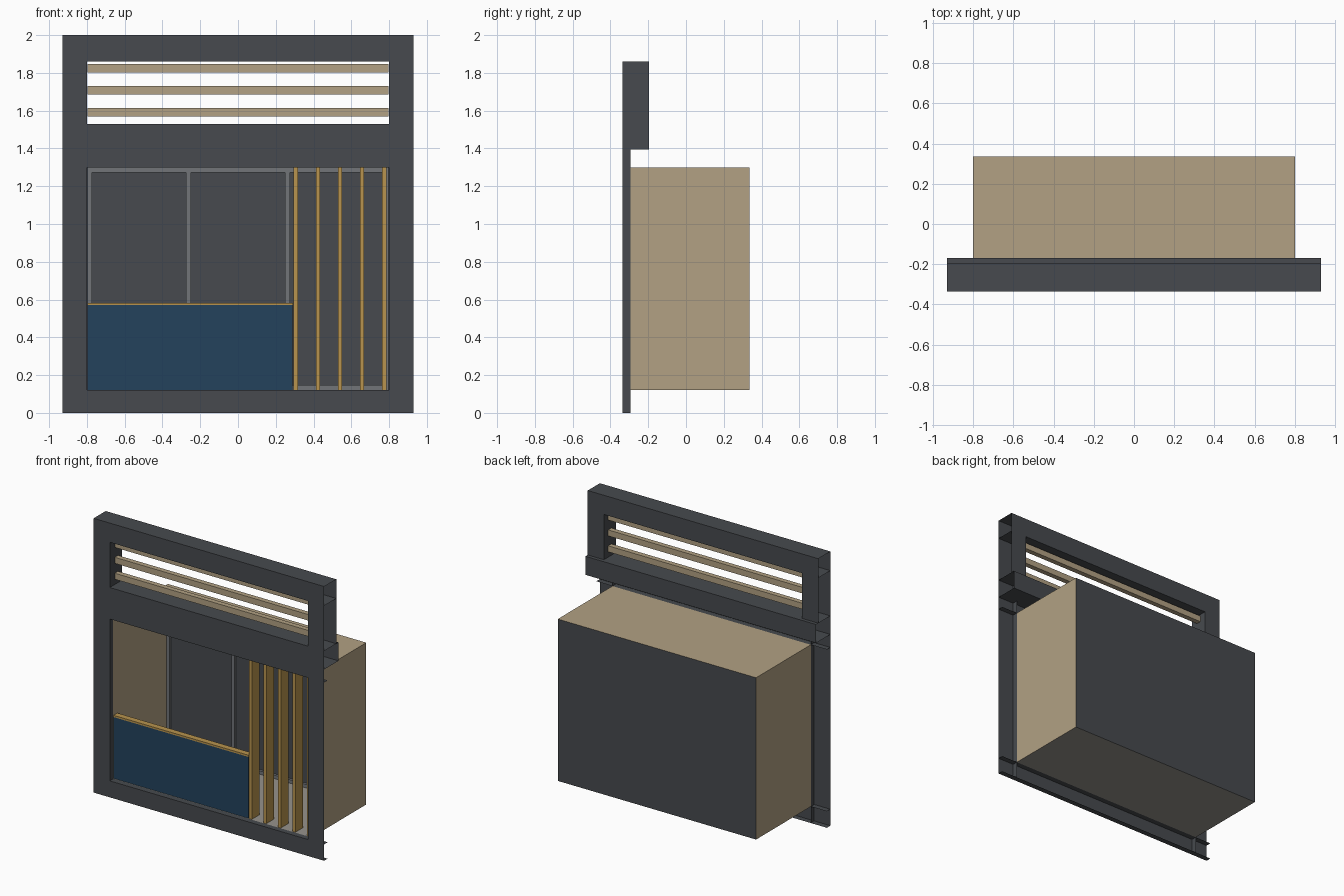
import bpy, bmesh
from mathutils import Vector

cube = bpy.data.objects.get("Cube")
if cube:
    bpy.data.objects.remove(cube, do_unlink=True)


def material(name, rgb):
    """Flat material from 0-255 display values, stored linear."""
    lin = [((c / 255 + 0.055) / 1.055) ** 2.4 for c in rgb]
    m = bpy.data.materials.new(name)
    m.use_nodes = True
    m.diffuse_color = (*lin, 1)
    m.node_tree.nodes["Principled BSDF"].inputs["Base Color"].default_value = (*lin, 1)
    return m


CHARCOAL = material("charcoal metal", (71, 74, 78))
TAN = material("tan wood", (178, 161, 131))
GOLD = material("golden timber", (184, 148, 78))
BLUE = material("navy panel", (35, 66, 92))
GREY = material("grey window frame", (114, 117, 121))
FLOOR = material("pale floor", (150, 147, 140))


def sheet(bm, x, y, z, facing):
    """Thin rectangle; exactly one of x, y, z is a single number."""
    axes = [a if isinstance(a, tuple) else (a, a) for a in (x, y, z)]
    flat = [i for i in range(3) if axes[i][0] == axes[i][1]][0]
    u, v = [i for i in range(3) if i != flat]
    corners = []
    for i, j in ((0, 0), (1, 0), (1, 1), (0, 1)):
        p = [a[0] for a in axes]
        p[u], p[v] = axes[u][i], axes[v][j]
        corners.append(bm.verts.new(p))
    f = bm.faces.new(corners)
    f.normal_update()
    if f.normal[flat] * facing < 0:
        f.normal_flip()


def box(bm, x, y, z):
    """Solid block between the given limits."""
    verts = bmesh.ops.create_cube(bm, size=1)["verts"]
    for v in verts:
        v.co = Vector([(a[0] + a[1]) / 2 + c * (a[1] - a[0])
                       for a, c in zip((x, y, z), v.co)])


def finish(name, bm, *mats):
    me = bpy.data.meshes.new(name)
    bm.to_mesh(me)
    bm.free()
    for m in mats:
        me.materials.append(m)
    ob = bpy.data.objects.new(name, me)
    bpy.context.collection.objects.link(ob)
    return ob


# Main limits
W, IN = 0.93, 0.80                       # outer and opening half widths
FRONT, SHALLOW, DEEP, LEDGE = -0.335, -0.295, -0.196, -0.17
SILL, HEAD, BEAM, VENT, VTOP, TOP = 0.12, 1.30, 1.395, 1.53, 1.86, 2.0
FULL = (-W, W)

# Facade: front skin with a lower and an upper opening
bm = bmesh.new()
for z in ((0, SILL), (HEAD, VENT), (VTOP, TOP)):
    sheet(bm, FULL, FRONT, z, -1)
for s in (-1, 1):
    side = tuple(sorted((s * IN, s * W)))
    for z in ((SILL, HEAD), (VENT, VTOP)):
        sheet(bm, side, FRONT, z, -1)
finish("facade_skin", bm, CHARCOAL)

# Returns folded back from the skin, open at the ends
bm = bmesh.new()
for z, depth, facing in ((0, SHALLOW, -1), (SILL, SHALLOW, 1), (HEAD, SHALLOW, -1),
                         (BEAM, LEDGE, -1), (VENT, LEDGE, 1),
                         (VTOP, DEEP, -1), (TOP, DEEP, 1)):
    sheet(bm, FULL, (FRONT, depth), z, facing)
for s in (-1, 1):
    sheet(bm, s * IN, (FRONT, SHALLOW), (0, BEAM), -s)
    sheet(bm, s * IN, (FRONT, DEEP), (BEAM, VTOP), -s)
finish("facade_returns", bm, CHARCOAL)

# Rear skin of the vent surround and the deeper beam under it
bm = bmesh.new()
sheet(bm, FULL, LEDGE, (BEAM, VENT), 1)
sheet(bm, FULL, DEEP, (VTOP, TOP), 1)
for s in (-1, 1):
    sheet(bm, tuple(sorted((s * IN, s * W))), DEEP, (VENT, VTOP), 1)
finish("vent_rear_skin", bm, CHARCOAL)

# Room shell, open at the front; faces coloured by direction
bm = bmesh.new()
box(bm, (-IN, IN), (SHALLOW, 0.335), (SILL, HEAD))
bm.normal_update()
bmesh.ops.delete(bm, geom=[f for f in bm.faces if f.normal.y < -0.5], context="FACES_ONLY")
for f in bm.faces:
    f.material_index = 1 if f.normal.y > 0.5 else 2 if f.normal.z < -0.5 else 0
finish("room_shell", bm, TAN, CHARCOAL, FLOOR)

# Window frame against the rear wall
E = 0.002                                # clearance to the shell
bm = bmesh.new()
bar, depth = 0.025, (0.315, 0.333)
low, high, edge = SILL + E, HEAD - E, IN - E
for z in ((low, low + bar), (high - bar, high)):
    box(bm, (-edge, edge), depth, z)
for i in range(4):
    x = -edge + bar / 2 + i * (2 * edge - bar) / 3
    box(bm, (x - bar / 2, x + bar / 2), depth, (low + bar, high - bar))
finish("window_frame", bm, GREY)

# Balcony panel and its handrail
bm = bmesh.new()
box(bm, (-edge, 0.288), (-0.293, -0.268), (low, 0.57))
finish("balcony_panel", bm, BLUE)
bm = bmesh.new()
box(bm, (-edge, 0.29), (-0.294, -0.25), (0.57, 0.583))
finish("handrail", bm, GOLD)

# Vertical timber fins
bm = bmesh.new()
for i in range(5):
    x = 0.306 + i * 0.117
    box(bm, (x - 0.011, x + 0.011), (-0.294, -0.205), (low, high))
finish("vertical_fins", bm, GOLD)

# Horizontal slats in the upper opening
bm = bmesh.new()
for i in range(3):
    z = 1.592 + i * 0.116
    box(bm, (-edge, edge), (-0.28, -0.243), (z - 0.022, z + 0.022))
finish("vent_slats", bm, TAN)
